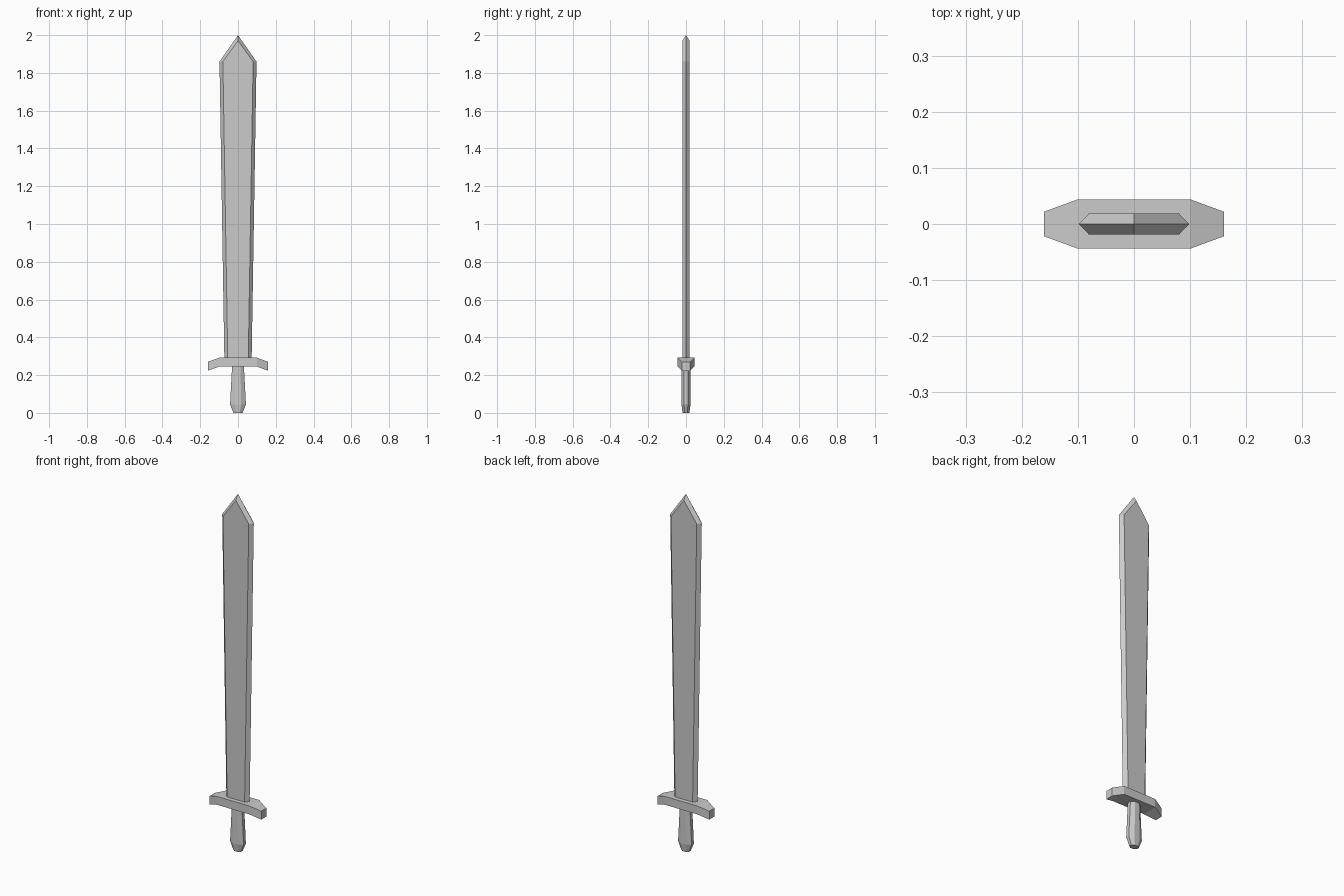
import bpy
import bmesh

if "Cube" in bpy.data.objects:
    bpy.data.objects.remove(bpy.data.objects["Cube"])


def loft(name, rings, tip=None):
    """Skin a stack of matching rings; close with flat caps or a given tip ring."""
    bm = bmesh.new()
    loops = [[bm.verts.new(p) for p in ring] for ring in rings]
    n = len(loops[0])
    for a, b in zip(loops, loops[1:]):
        for i in range(n):
            j = (i + 1) % n
            bm.faces.new((a[i], a[j], b[j], b[i]))
    bm.faces.new(loops[0][::-1])
    if tip:
        # flat front and back faces end in a point, bevels meet at a ridge
        r, l, f0, f1, b0, b1 = (loops[-1][k] for k in (0, 3, 4, 5, 2, 1))
        top, front, back = (bm.verts.new(p) for p in tip)
        bm.faces.new((f0, f1, front))
        bm.faces.new((b1, b0, back))
        bm.faces.new((f1, r, top, front))
        bm.faces.new((l, f0, front, top))
        bm.faces.new((r, b1, back, top))
        bm.faces.new((b0, l, top, back))
    else:
        bm.faces.new(loops[-1])
    bmesh.ops.recalc_face_normals(bm, faces=bm.faces)
    mesh = bpy.data.meshes.new(name)
    bm.to_mesh(mesh)
    bm.free()
    obj = bpy.data.objects.new(name, mesh)
    bpy.context.collection.objects.link(obj)
    return obj


# Blade: six-sided section that widens towards the point
def blade_ring(edge, flat, z, t=0.019):
    return [(edge, 0, z), (flat, t, z), (-flat, t, z),
            (-edge, 0, z), (-flat, -t, z), (flat, -t, z)]


loft("blade",
     [blade_ring(0.072, 0.054, 0.27), blade_ring(0.098, 0.08, 1.86)],
     tip=[(0, 0, 2.0), (0, -0.019, 1.97), (0, 0.019, 1.97)])


# Guard: wide centre with narrowed, drooping ends
def guard_ring(x, y, z0, z1):
    return [(x, -y, z0), (x, y, z0), (x, y, z1), (x, -y, z1)]


loft("guard", [guard_ring(-0.16, 0.022, 0.223, 0.27),
               guard_ring(-0.10, 0.044, 0.245, 0.292),
               guard_ring(0.10, 0.044, 0.245, 0.292),
               guard_ring(0.16, 0.022, 0.223, 0.27)])


# Handle: eight-sided grip, swelling then tapering at the base
def grip_ring(x, y, z):
    a, b = x * 0.4, y * 0.42
    return [(x, -b, z), (x, b, z), (a, y, z), (-a, y, z),
            (-x, b, z), (-x, -b, z), (-a, -y, z), (a, -y, z)]


loft("handle", [grip_ring(0.024, 0.018, 0.0),
                grip_ring(0.042, 0.024, 0.045),
                grip_ring(0.031, 0.024, 0.255)])
